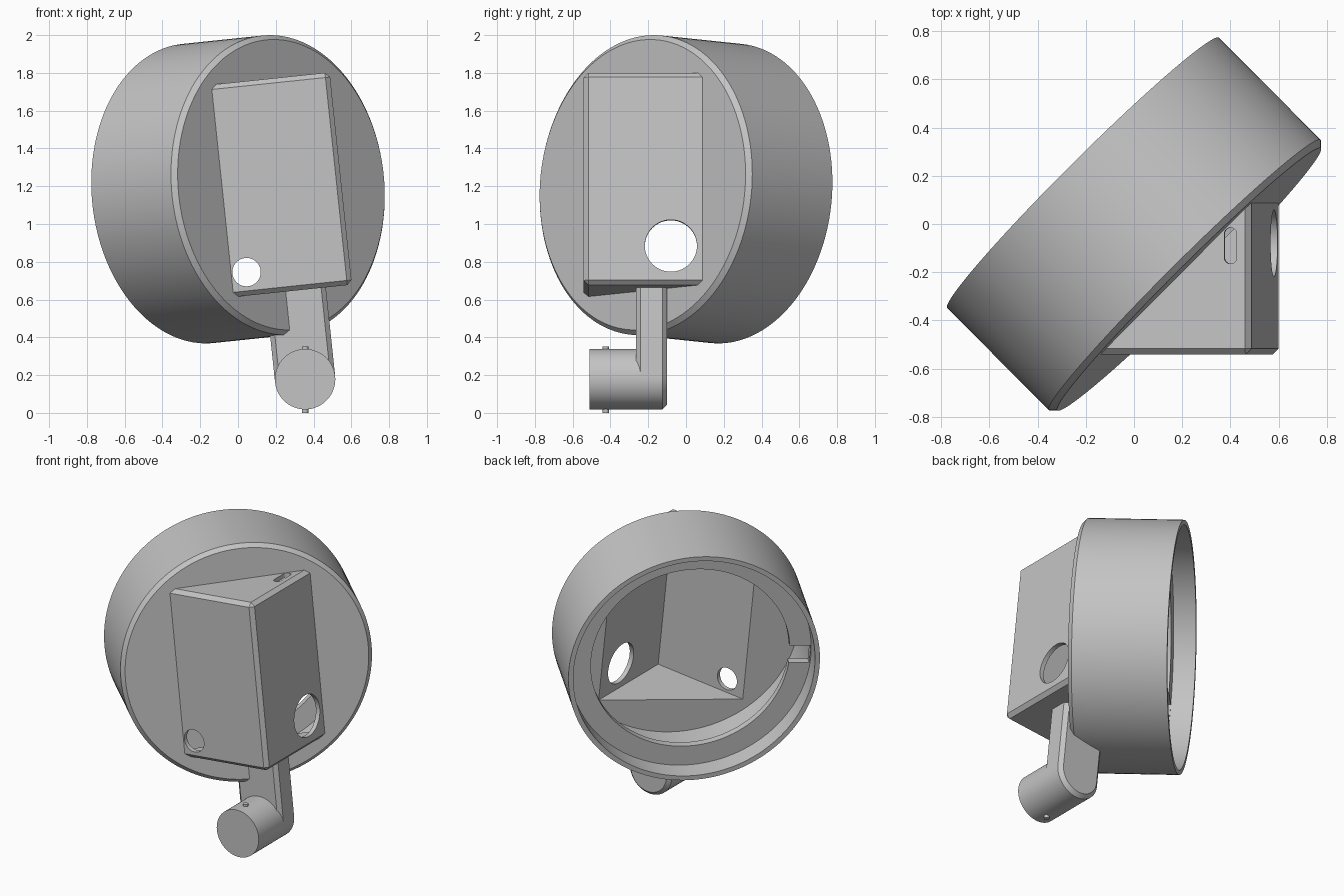
import bpy, bmesh, math
from mathutils import Matrix, Vector

if "Cube" in bpy.data.objects:
    bpy.data.objects.remove(bpy.data.objects["Cube"])

grey = bpy.data.materials.new("plain_grey")
grey.use_nodes = True
grey.diffuse_color = (0.55, 0.55, 0.55, 1)
grey.node_tree.nodes["Principled BSDF"].inputs["Base Color"].default_value = (0.55, 0.55, 0.55, 1)

# The housing is built square to its box, then leaned about the y axis
LEAN = Matrix.Translation((0.211, -0.212, 1.206)) @ Matrix.Rotation(math.radians(-6), 4, 'Y')
AXIS = Vector((1, -1, 0)).normalized()
DRUM = AXIS.to_track_quat('Z', 'Y').to_matrix().to_4x4()
ALONG_X = Matrix.Rotation(math.pi / 2, 4, 'Y')
ALONG_Y = Matrix.Rotation(-math.pi / 2, 4, 'X')


def finish(name, bm):
    bmesh.ops.recalc_face_normals(bm, faces=bm.faces)
    mesh = bpy.data.meshes.new(name)
    bm.to_mesh(mesh)
    bm.free()
    mesh.materials.append(grey)
    obj = bpy.data.objects.new(name, mesh)
    bpy.context.collection.objects.link(obj)
    return obj


def cylinder(name, radius, start, end, matrix, sides=64):
    bm = bmesh.new()
    place = matrix @ Matrix.Translation((0, 0, (start + end) / 2))
    bmesh.ops.create_cone(bm, cap_ends=True, segments=sides, radius1=radius,
                          radius2=radius, depth=end - start, matrix=place)
    return finish(name, bm)


def lathe(name, profile, matrix, steps=128):
    bm = bmesh.new()
    verts = [bm.verts.new((r, 0, d)) for r, d in profile]
    edges = [bm.edges.new(pair) for pair in zip(verts, verts[1:])]
    bmesh.ops.spin(bm, geom=verts + edges, cent=(0, 0, 0), axis=(0, 0, 1),
                   angle=math.tau, steps=steps)
    bmesh.ops.remove_doubles(bm, verts=bm.verts, dist=1e-4)
    bm.transform(matrix)
    return finish(name, bm)


def extrude(name, outline, vector, bevel_rule=None, width=0.025):
    bm = bmesh.new()
    face = bm.faces.new([bm.verts.new(p) for p in outline])
    made = bmesh.ops.extrude_face_region(bm, geom=[face], use_keep_orig=True)
    moved = [g for g in made["geom"] if isinstance(g, bmesh.types.BMVert)]
    bmesh.ops.translate(bm, verts=moved, vec=vector)
    bmesh.ops.recalc_face_normals(bm, faces=bm.faces)
    if bevel_rule:
        chosen = [e for e in bm.edges if bevel_rule(e.verts[0].co, e.verts[1].co)]
        bmesh.ops.bevel(bm, geom=chosen, offset=width, segments=1,
                        affect='EDGES', clamp_overlap=True)
    return finish(name, bm)


def combine(obj, other, operation):
    mod = obj.modifiers.new(operation, 'BOOLEAN')
    mod.operation, mod.solver, mod.object = operation, 'EXACT', other
    bpy.context.view_layer.objects.active = obj
    bpy.ops.object.modifier_apply(modifier=mod.name)
    bpy.data.objects.remove(other)


def wedge(name, x, y, plane, half, rule=None):
    # Triangular prism with its right angle at (x, y), cut off at x - y = plane
    outline = [(x, y, -half), (x, x - plane, -half), (plane + y, y, -half)]
    return extrude(name, outline, (0, 0, 2 * half), rule)


# Drum: open at the back, with a thin inner flange near the rim
housing = lathe("housing", [
    (0, 0.025), (0.771, 0.025), (0.796, 0), (0.796, -0.6), (0.765, -0.6),
    (0.765, -0.46), (0.63, -0.46), (0.63, -0.41), (0.765, -0.41),
    (0.765, -0.03), (0, -0.03)], DRUM)

# Corner box with chamfered outer edges, hollow and open into the drum
CORNER_X, CORNER_Y = 0.335, -0.33


def outer_edge(a, b):
    on_side = abs(a.x - CORNER_X) < 1e-4 and abs(b.x - CORNER_X) < 1e-4
    on_front = abs(a.y - CORNER_Y) < 1e-4 and abs(b.y - CORNER_Y) < 1e-4
    upright = abs(a.z - b.z) > 0.1
    return (on_side and on_front) if upright else (on_side or on_front)


combine(housing, wedge("box", CORNER_X, CORNER_Y, 0.015, 0.565, outer_edge), 'UNION')
combine(housing, wedge("box_hollow", 0.305, -0.30, -0.08, 0.535), 'DIFFERENCE')

# Round holes in the front and side of the box
combine(housing, cylinder("front_hole", 0.075, -0.4, -0.2,
        Matrix.Translation((-0.213, 0, -0.441)) @ ALONG_Y), 'DIFFERENCE')
combine(housing, cylinder("side_hole", 0.138, 0.25, 0.4,
        Matrix.Translation((0, 0.132, -0.358)) @ ALONG_X), 'DIFFERENCE')

# Rounded slot in the top of the box
slot = []
for i in range(26):
    end = 1 if i < 13 else -1
    t = math.pi * (i if i < 13 else i - 1) / 12
    slot.append((0.25 + 0.026 * math.cos(t), 0.122 + end * 0.049 + 0.026 * math.sin(t), 0.5))
combine(housing, extrude("top_slot", slot, (0, 0, 0.1)), 'DIFFERENCE')

# Notch through the inner flange
side = Vector((-1, -1, 0)).normalized()
notch = [side * r + AXIS * d + Vector((0, 0, -0.04))
         for r, d in ((0.6, -0.48), (0.758, -0.48), (0.758, -0.39), (0.6, -0.39))]
combine(housing, extrude("flange_notch", notch, (0, 0, 0.12)), 'DIFFERENCE')

# Arm: round-ended bar with chamfered edges, trimmed inside the drum
ARM_X, ARM_Z, ARM_R, ARM_TOP = 0.036, -1.037, 0.16, -0.54
outline = [(ARM_X + ARM_R, -0.053, ARM_TOP), (ARM_X - ARM_R, -0.053, ARM_TOP)]
for i in range(33):
    t = math.pi + math.pi * i / 32
    outline.append((ARM_X + ARM_R * math.cos(t), -0.053, ARM_Z + ARM_R * math.sin(t)))


def arm_edge(a, b):
    return abs(a.y - b.y) < 1e-4 and min(a.z, b.z) < ARM_TOP - 0.01


arm = extrude("arm", outline, (0, 0.165, 0), arm_edge)
combine(arm, cylinder("drum_space", 0.775, -0.65, -0.015, DRUM, 128), 'DIFFERENCE')

# Boss at the foot of the arm
boss = cylinder("boss", ARM_R, -0.298, 0.0,
                Matrix.Translation((ARM_X, 0, ARM_Z)) @ ALONG_Y)

for obj in (housing, arm, boss):
    obj.data.transform(LEAN)

# Upright pin through the boss
pin = cylinder("pin", 0.017, 0.0, 0.352, Matrix.Translation((0.355, -0.425, 0)), 24)

for obj in (housing, arm, boss, pin):
    bpy.ops.object.select_all(action='DESELECT')
    obj.select_set(True)
    bpy.context.view_layer.objects.active = obj
    bpy.ops.object.shade_smooth_by_angle(angle=math.radians(25))
